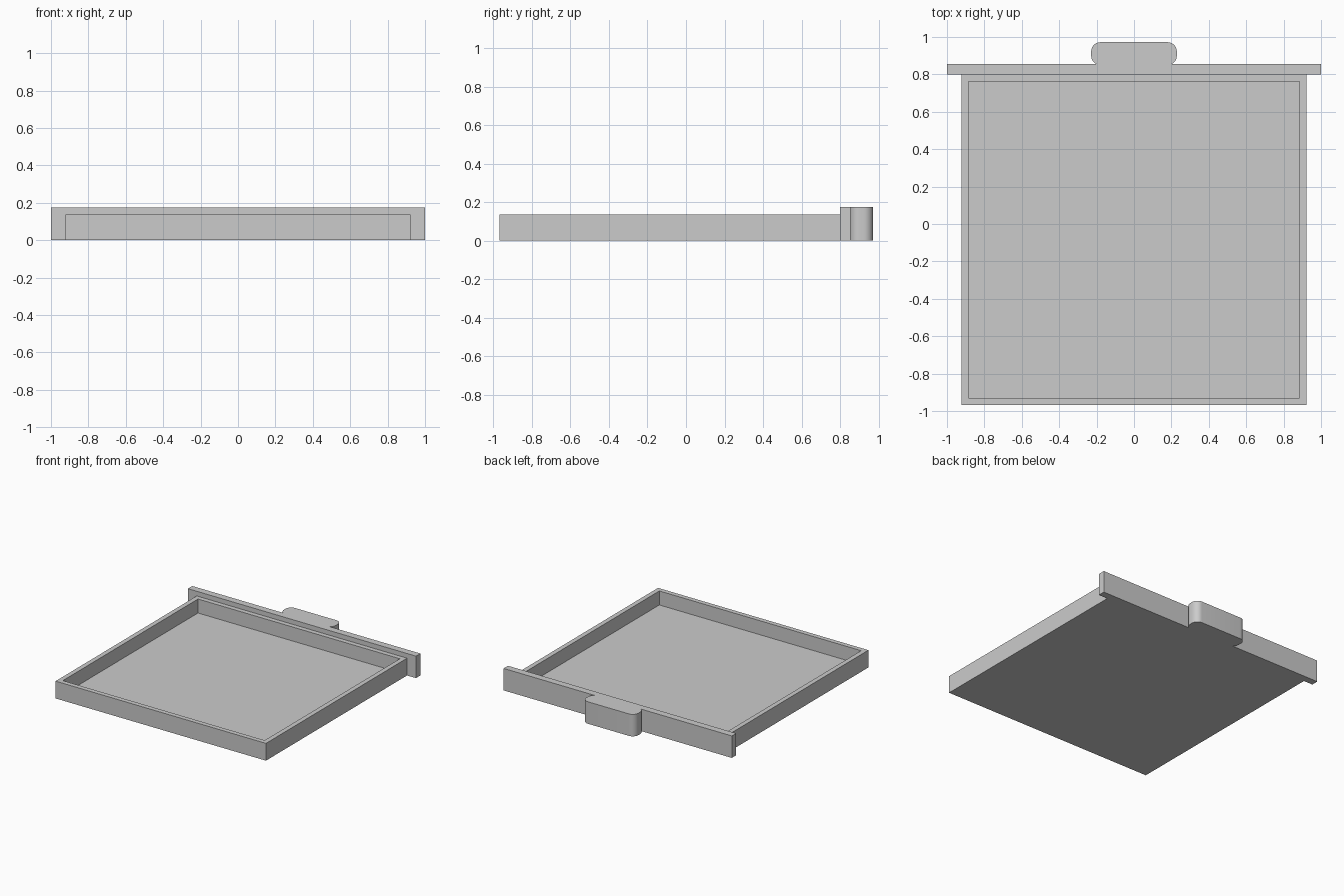
import bpy
import bmesh
import math

cube = bpy.data.objects.get("Cube")
if cube:
    bpy.data.objects.remove(cube, do_unlink=True)

grey = bpy.data.materials.new("light grey")
grey.use_nodes = True
grey.diffuse_color = (0.6, 0.6, 0.6, 1)
grey.node_tree.nodes["Principled BSDF"].inputs["Base Color"].default_value = (0.6, 0.6, 0.6, 1)


def rectangle(x, y0, y1):
    return [(-x, y0), (x, y0), (x, y1), (-x, y1)]


def rounded_rectangle(x, y0, y1, r, steps=10):
    """Outline with quarter-circle corners, counter-clockwise."""
    centres = [(x - r, y1 - r), (r - x, y1 - r), (r - x, y0 + r), (x - r, y0 + r)]
    return [(cx + r * math.cos(a), cy + r * math.sin(a))
            for i, (cx, cy) in enumerate(centres)
            for a in [(i + k / steps) * math.pi / 2 for k in range(steps + 1)]]


def extrude_outline(name, outline, height, finish=None):
    """Raise a flat outline from the ground into a solid."""
    bm = bmesh.new()
    base = bm.faces.new([bm.verts.new((x, y, 0)) for x, y in outline])
    raised = bmesh.ops.extrude_face_region(bm, geom=[base], use_keep_orig=True)["geom"]
    top_verts = [g for g in raised if isinstance(g, bmesh.types.BMVert)]
    top = next(g for g in raised if isinstance(g, bmesh.types.BMFace))
    bmesh.ops.translate(bm, vec=(0, 0, height), verts=top_verts)
    bmesh.ops.recalc_face_normals(bm, faces=bm.faces)
    if finish:
        finish(bm, top)
    mesh = bpy.data.meshes.new(name)
    bm.to_mesh(mesh)
    bm.free()
    mesh.materials.append(grey)
    obj = bpy.data.objects.new(name, mesh)
    bpy.context.collection.objects.link(obj)
    return obj


def hollow(bm, top):
    """Inset the rim, then sink the middle down to the tray floor."""
    bmesh.ops.inset_region(bm, faces=[top], thickness=0.053)
    result = bmesh.ops.extrude_face_region(bm, geom=[top])["geom"]
    bmesh.ops.delete(bm, geom=[top], context="FACES_ONLY")
    bmesh.ops.translate(bm, vec=(0, 0, -0.111),
                        verts=[g for g in result if isinstance(g, bmesh.types.BMVert)])
    bmesh.ops.recalc_face_normals(bm, faces=bm.faces)


# Open tray, wide end panel and rounded pull
extrude_outline("tray", rectangle(0.922, -0.967, 0.8), 0.137, hollow)
extrude_outline("end_panel", rectangle(1.0, 0.8, 0.855), 0.174)
handle = extrude_outline("handle", rounded_rectangle(0.229, 0.85, 0.972, 0.05), 0.174)

bpy.ops.object.select_all(action="DESELECT")
handle.select_set(True)
bpy.context.view_layer.objects.active = handle
bpy.ops.object.shade_smooth_by_angle(angle=math.radians(35))
